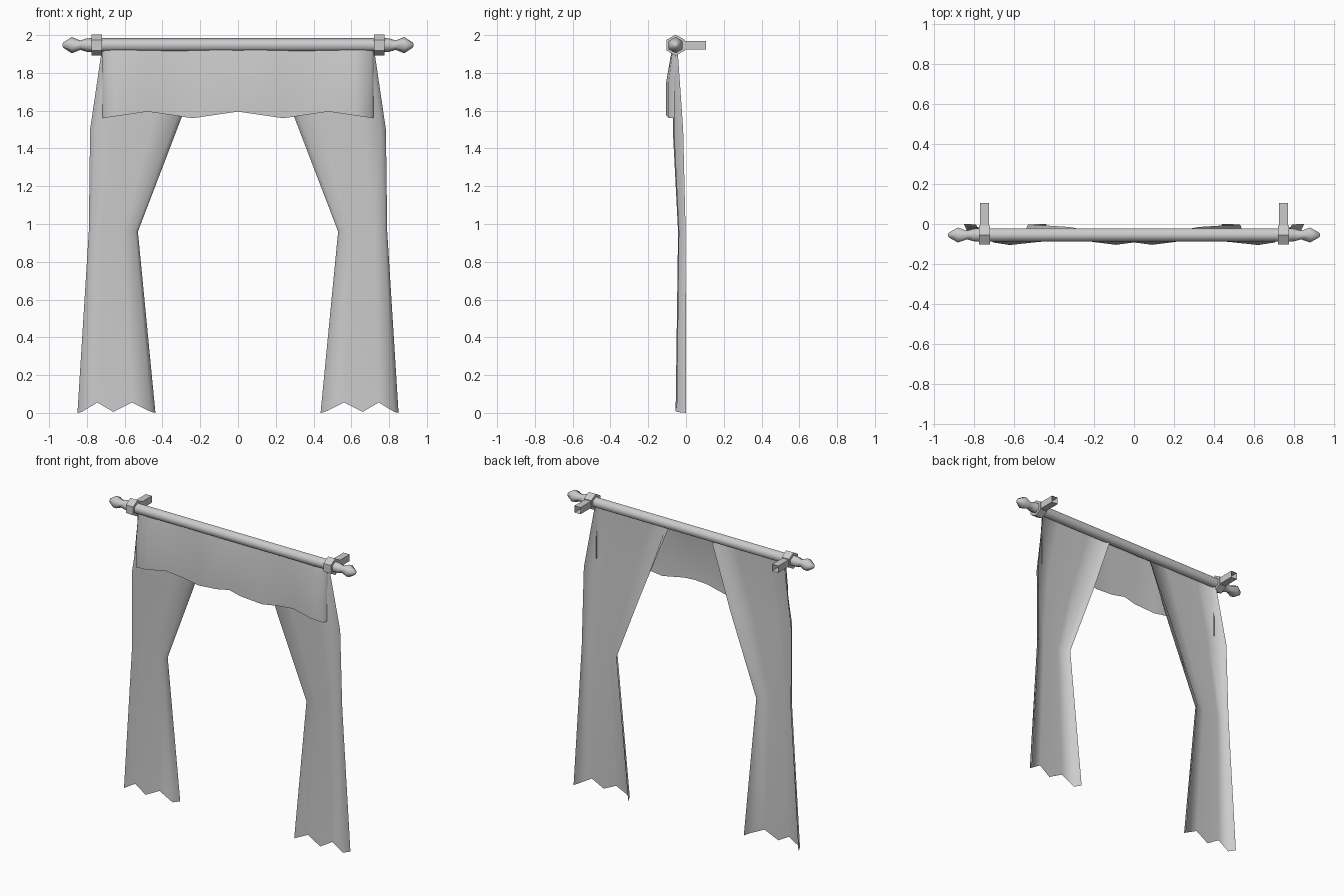
import bpy, math

if "Cube" in bpy.data.objects:
    bpy.data.objects.remove(bpy.data.objects["Cube"])

grey = bpy.data.materials.new("plain grey")
grey.use_nodes = True
grey.diffuse_color = (0.6, 0.6, 0.6, 1)
grey.node_tree.nodes["Principled BSDF"].inputs["Base Color"].default_value = (0.6, 0.6, 0.6, 1)

ROD_Y, ROD_Z = -0.055, 1.947


def build(name, verts, faces, angle):
    mesh = bpy.data.meshes.new(name)
    mesh.from_pydata(verts, [], faces)
    mesh.materials.append(grey)
    obj = bpy.data.objects.new(name, mesh)
    bpy.context.collection.objects.link(obj)
    bpy.ops.object.select_all(action='DESELECT')
    obj.select_set(True)
    bpy.context.view_layer.objects.active = obj
    bpy.ops.object.shade_smooth_by_angle(angle=math.radians(angle))
    return obj


def sheet(name, rows, side=1):
    """Cloth surface from rows of points, top row last."""
    n = len(rows[0])
    verts = [(side * x, y, z) for row in rows for x, y, z in row]
    faces = []
    for r in range(len(rows) - 1):
        for c in range(n - 1):
            a = r * n + c
            f = (a, a + 1, a + n + 1, a + n)
            faces.append(f if side > 0 else f[::-1])
    return build(name, verts, faces, 70)


def turned(name, profile, side=1, angle=65):
    """Six-sided turned part along x from (x, radius) pairs."""
    verts, faces = [], []
    for x, r in profile:
        for k in range(6):
            a = k * math.pi / 3
            verts.append((side * x, ROD_Y + r * math.sin(a), ROD_Z + r * math.cos(a)))
    for i in range(len(profile) - 1):
        for k in range(6):
            a, b = i * 6 + k, i * 6 + (k + 1) % 6
            f = (a, a + 6, b + 6, b)
            faces.append(f if side > 0 else f[::-1])
    caps = [tuple(range(6)), tuple(range(len(verts) - 6, len(verts)))[::-1]]
    faces += caps if side > 0 else [f[::-1] for f in caps]
    return build(name, verts, faces, angle)


# Rod
turned("rod", [(-0.73, 0.037), (0.73, 0.037)])

# Curtain levels: z, inner x, outer x, edge y, front y
levels = [(0.0, 0.437, 0.85, 0.0, -0.055),
          (0.96, 0.53, 0.79, -0.002, -0.042),
          (1.5, 0.323, 0.783, -0.015, -0.07),
          (1.93, 0.16, 0.72, -0.045, -0.066)]
# Fold columns: fraction across, fraction forward, hem lift
columns = [(0, 0, 0), (0.055, 0.9, 0.005), (0.3, 0.85, 0.055), (0.54, 1, 0.005),
           (0.745, 0.85, 0.055), (0.945, 0.9, 0.005), (1, 0, 0)]

for side, label in ((1, "left"), (-1, "right")):
    rows = []
    for z, xi, xo, ye, yf in levels:
        rows.append([(xi + (xo - xi) * u, ye + (yf - ye) * d, z + (lift if z == 0 else 0))
                     for u, d, lift in columns])
    sheet(label + "_curtain", rows, side)

    # Rod holder ring and finial
    turned(label + "_bracket_ring", [(0.72, 0.056), (0.775, 0.056)], side, 20)
    turned(label + "_finial", [(0.77, 0.037), (0.80, 0.036), (0.835, 0.025), (0.88, 0.043),
                               (0.925, 0.014), (0.93, 0.004)], side)

    # Hollow wall arm, open at the wall end
    cx, h = side * 0.7475, 0.023
    square = [(cx - h, -h), (cx + h, -h), (cx + h, h), (cx - h, h)]
    verts = [(x, y, ROD_Z + dz) for y in (-0.012, 0.105) for x, dz in square]
    build(label + "_bracket_arm", verts,
          [(k, (k + 1) % 4, (k + 1) % 4 + 4, k + 4) for k in range(4)], 20)

# Valance: half profile of x, y, hem z, mirrored about the centre
half = [(0.0, -0.092, 1.595), (0.09, -0.104, 1.582), (0.24, -0.085, 1.56), (0.36, -0.08, 1.578),
        (0.48, -0.09, 1.595), (0.62, -0.105, 1.574), (0.705, -0.092, 1.562), (0.72, -0.056, 1.56)]
hem = [(-x, y, z) for x, y, z in half[:0:-1]] + half
middle = [(x, y, 1.75) for x, y, z in hem]
top = [(x, -0.056 + (y + 0.056) * 0.4, 1.92) for x, y, z in hem]
sheet("valance", [hem, middle, top])
